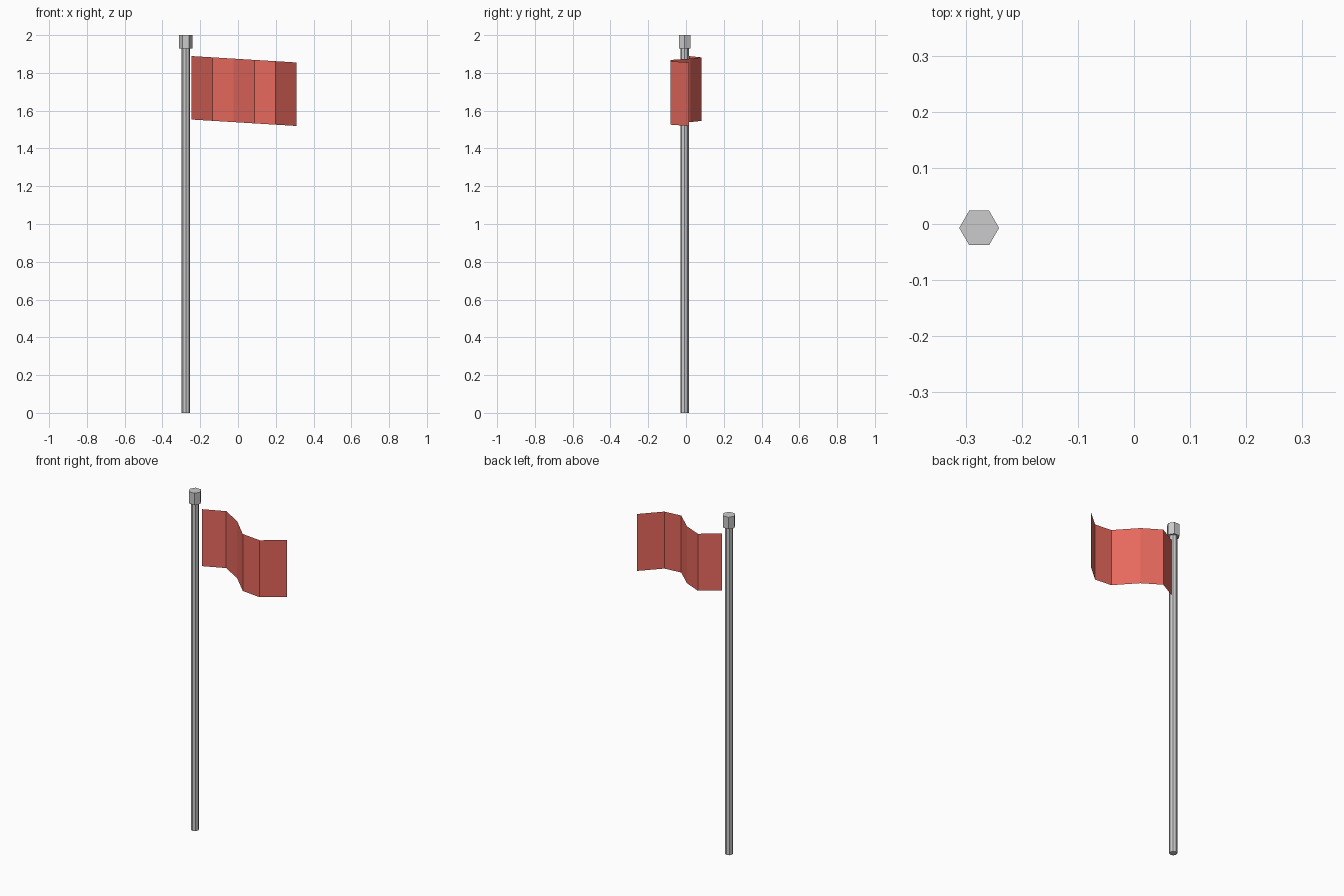
import bpy, math

if "Cube" in bpy.data.objects:
    bpy.data.objects.remove(bpy.data.objects["Cube"])

PX, PY = -0.276, -0.007


def prism(name, sides, radius, z0, z1):
    bpy.ops.mesh.primitive_cylinder_add(vertices=sides, radius=radius, depth=z1 - z0,
                                        location=(PX, PY, (z0 + z1) / 2),
                                        rotation=(0, 0, math.pi / 2))
    ob = bpy.context.object
    ob.name = name
    return ob


# Pole and hexagonal cap
prism("pole", 8, 0.022, 0.0, 1.935)
prism("pole_cap", 6, 0.0355, 1.93, 2.0)

# Flag: single sheet with a wave, drooping slightly toward the free end
wave = [0.016, 0.081, 0.024, -0.081, -0.082, 0.015]
x0, x1, height, droop = -0.245, 0.31, 0.336, 0.034
n = len(wave) - 1
verts, faces = [], []
for i, y in enumerate(wave):
    t = i / n
    x, z = x0 + (x1 - x0) * t, 1.889 - droop * t
    verts += [(x, y, z - height), (x, y, z)]
for i in range(n):
    a = 2 * i
    faces.append((a, a + 2, a + 3, a + 1))
mesh = bpy.data.meshes.new("flag")
mesh.from_pydata(verts, [], faces)
flag = bpy.data.objects.new("flag", mesh)
bpy.context.collection.objects.link(flag)

red = bpy.data.materials.new("red_cloth")
red.diffuse_color = (0.8, 0.14, 0.11, 1)
red.use_nodes = True
red.node_tree.nodes["Principled BSDF"].inputs["Base Color"].default_value = red.diffuse_color
mesh.materials.append(red)
